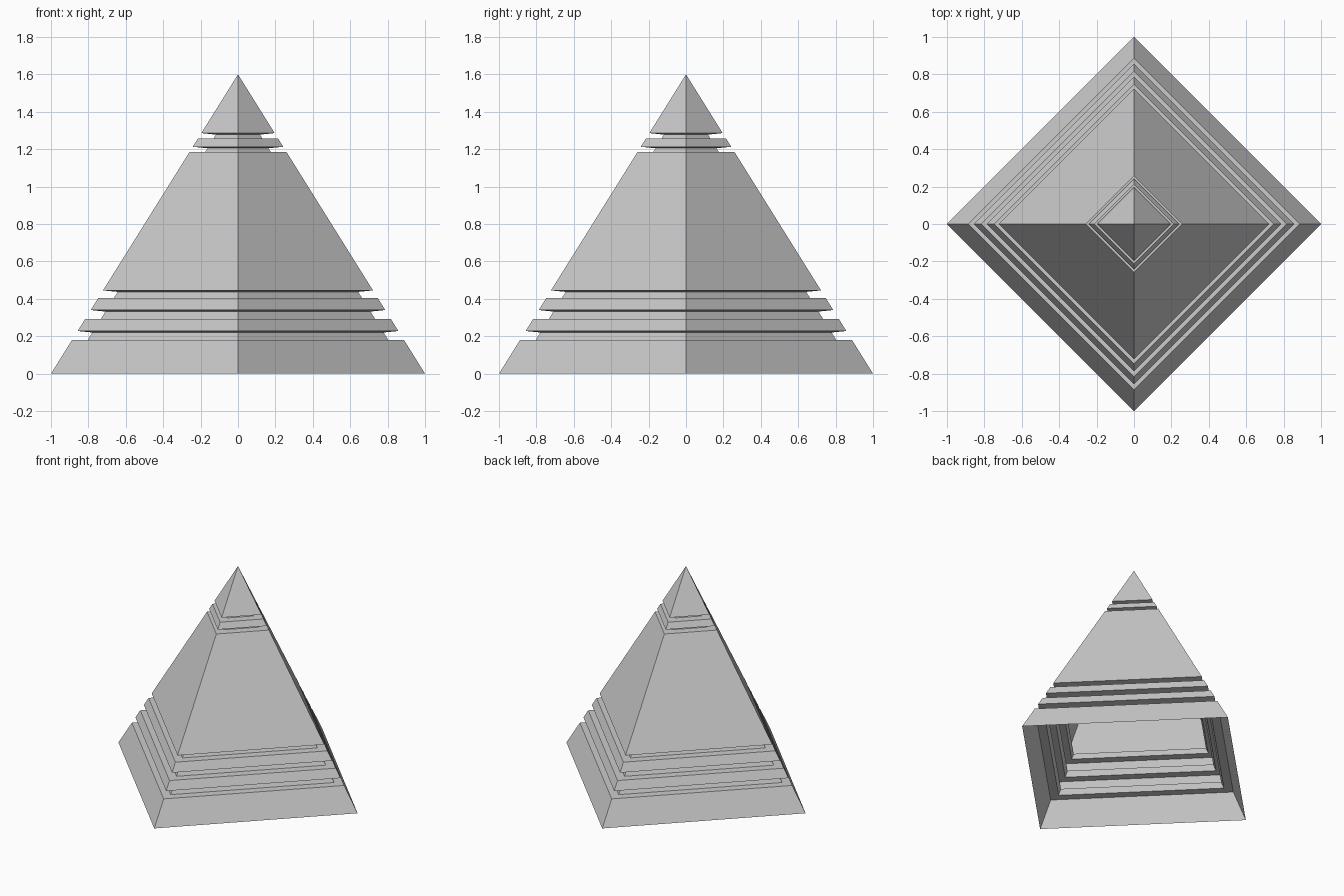
import bpy
import bmesh
from math import cos, sin, pi

cube = bpy.data.objects.get("Cube")
if cube:
    bpy.data.objects.remove(cube, do_unlink=True)

HEIGHT = 1.6
DEPTH = 0.084   # how far each groove cuts inward
SLANT = 0.008   # drop of each underside toward the core

stone = bpy.data.materials.new("grey stone")
stone.use_nodes = True
colour = (0.6, 0.6, 0.6, 1)
stone.diffuse_color = colour
stone.node_tree.nodes["Principled BSDF"].inputs["Base Color"].default_value = colour


def slope(z):
    """Half diagonal of the plain pyramid at height z."""
    return 1 - z / HEIGHT


# Stepped profile: each groove has a flat ledge, a sloped core and a slanted underside
grooves = [(0.18, 0.228), (0.292, 0.34), (0.404, 0.445), (1.186, 1.213), (1.258, 1.286)]
profile = [(1, 0)]
for low, high in grooves:
    core_top = high - SLANT
    profile += [(slope(low), low), (slope(low) - DEPTH, low),
                (slope(core_top) - DEPTH, core_top), (slope(high), high)]

# Open-bottomed shell with four sides, corners on the axes
bm = bmesh.new()
rings = [[bm.verts.new((r * cos(k * pi / 2), r * sin(k * pi / 2), z)) for k in range(4)]
         for r, z in profile]
for lower, upper in zip(rings, rings[1:]):
    for k in range(4):
        n = (k + 1) % 4
        bm.faces.new((lower[k], lower[n], upper[n], upper[k]))

# Pointed cap
apex = bm.verts.new((0, 0, HEIGHT))
for k in range(4):
    bm.faces.new((rings[-1][k], rings[-1][(k + 1) % 4], apex))

mesh = bpy.data.meshes.new("grooved_pyramid")
bm.to_mesh(mesh)
bm.free()
mesh.materials.append(stone)
pyramid = bpy.data.objects.new("grooved_pyramid", mesh)
bpy.context.collection.objects.link(pyramid)
